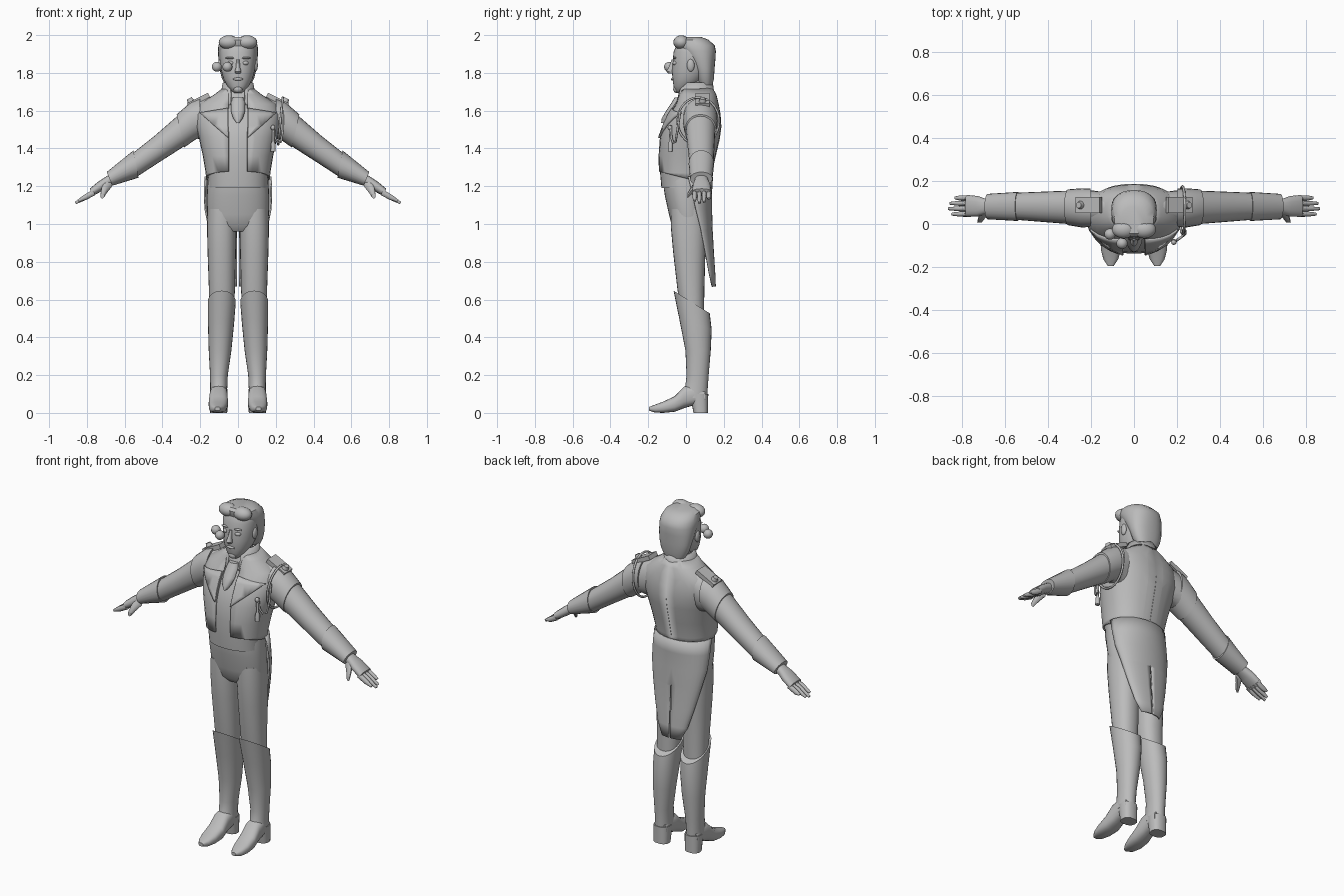
import bpy, bmesh, math
from mathutils import Vector, Matrix

old = bpy.data.objects.get("Cube")
if old:
    bpy.data.objects.remove(old, do_unlink=True)

grey = bpy.data.materials.new("plain grey")
grey.use_nodes = True
GREY = (0.5, 0.5, 0.5, 1)
grey.diffuse_color = GREY
grey.node_tree.nodes["Principled BSDF"].inputs["Base Color"].default_value = GREY


def finish(name, bm, mirror=False, thick=0, angle=40):
    """Turn a bmesh into a named, smooth-shaded object."""
    mesh = bpy.data.meshes.new(name)
    bm.to_mesh(mesh)
    bm.free()
    mesh.materials.append(grey)
    obj = bpy.data.objects.new(name, mesh)
    bpy.context.collection.objects.link(obj)
    for o in bpy.context.selected_objects:
        o.select_set(False)
    obj.select_set(True)
    bpy.context.view_layer.objects.active = obj
    bpy.ops.object.shade_smooth_by_angle(angle=math.radians(angle))
    if mirror:
        obj.modifiers.new("mirror", 'MIRROR')
    if thick:
        obj.modifiers.new("thickness", 'SOLIDIFY').thickness = thick
    return obj


# Cross-sections: a centre and two half axes
def level(z, hw, y0, y1, x=0, zb=None):
    zb = z if zb is None else zb
    return (Vector((x, (y0 + y1) / 2, (z + zb) / 2)), Vector((hw, 0, 0)),
            Vector((0, (y1 - y0) / 2, (zb - z) / 2)))


def arm(xt, zt, xb, zb, y0, y1):
    return (Vector(((xt + xb) / 2, (y0 + y1) / 2, (zt + zb) / 2)),
            Vector((0, (y1 - y0) / 2, 0)), Vector(((xt - xb) / 2, 0, (zt - zb) / 2)))


def upright(y, z0, z1, hw, x):
    return (Vector((x, y, (z0 + z1) / 2)), Vector((hw, 0, 0)), Vector((0, 0, (z1 - z0) / 2)))


def loft(sections, n=24, p=1.0, closed=True):
    """Skin rounded cross-sections into a tube."""
    bm = bmesh.new()
    def bend(v):
        return math.copysign(abs(v) ** p, v)
    rings = []
    for c, a, b in sections:
        angles = [2 * math.pi * i / n for i in range(n)]
        rings.append([bm.verts.new(c + a * bend(math.cos(t)) + b * bend(math.sin(t))) for t in angles])
    for r, s in zip(rings, rings[1:]):
        for i in range(n):
            j = (i + 1) % n
            bm.faces.new((r[i], r[j], s[j], s[i]))
    caps = [bm.faces.new(rings[0]), bm.faces.new(rings[-1])]
    bmesh.ops.recalc_face_normals(bm, faces=bm.faces[:])
    if not closed:
        bmesh.ops.delete(bm, geom=caps, context='FACES_ONLY')
    return bm


def cut(bm, co, no, clear=True):
    geom = bm.verts[:] + bm.edges[:] + bm.faces[:]
    bmesh.ops.bisect_plane(bm, geom=geom, plane_co=co, plane_no=no, clear_outer=clear)


def open_front(bm, x):
    """Keep the left half and open a gap down the front."""
    cut(bm, (0, 0, 0), (-1, 0, 0))
    cut(bm, (x, 0, 0), (1, 0, 0), False)
    gap = [f for f in bm.faces if f.calc_center_median().x < x and f.calc_center_median().y < 0]
    bmesh.ops.delete(bm, geom=gap, context='FACES')


def ball(name, pos, size, mirror=False):
    bm = bmesh.new()
    m = Matrix.Translation(pos) @ Matrix.Diagonal((*size, 1))
    bmesh.ops.create_uvsphere(bm, u_segments=20, v_segments=12, radius=1, matrix=m)
    return finish(name, bm, mirror)


def cord(name, points, radius, cyclic=False):
    curve = bpy.data.curves.new(name, 'CURVE')
    curve.dimensions = '3D'
    curve.bevel_depth = radius
    curve.bevel_resolution = 2
    spline = curve.splines.new('POLY')
    spline.points.add(len(points) - 1)
    for pt, co in zip(spline.points, points):
        pt.co = (*co, 1)
    spline.use_cyclic_u = cyclic
    curve.materials.append(grey)
    bpy.context.collection.objects.link(bpy.data.objects.new(name, curve))


# Torso: waistcoat, and shells of the same shape for the jacket
def torso(off):
    rows = [(1.19, .157, -.13, .115), (1.27, .16, -.137, .125), (1.36, .175, -.138, .145),
            (1.46, .197, -.13, .168), (1.52, .212, -.108, .176), (1.58, .215, -.08, .172),
            (1.635, .195, -.045, .162), (1.685, .115, -.03, .15), (1.72, .07, -.02, .13)]
    return [level(z, hw + off, y0 - off, y1 + off) for z, hw, y0, y1 in rows]


finish("waistcoat", loft(torso(0), 32, .88))
jacket = loft(torso(.011), 32, .88, False)
open_front(jacket, .05)
cut(jacket, (0, .015, 1.238), (0, -.25, -1))
finish("jacket", jacket, True, .009)

lapel = loft(torso(.02), 32, .88, False)
cut(lapel, (.052, 0, 0), (-1, 0, 0))
cut(lapel, (.05, 0, 1.455), (.135, 0, -.155))
cut(lapel, (.05, 0, 1.615), (.025, 0, .155))
cut(lapel, (0, .03, 0), (0, 1, 0))
finish("lapels", lapel, True, .009)

collar = loft([level(1.63, .108, -.06, .155), level(1.69, .092, -.05, .15),
               level(1.75, .08, -.03, .142)], 32, 1, False)
open_front(collar, .04)
finish("collar", collar, True, .01)
finish("cravat", loft([level(1.67, .028, -.06, -.02), level(1.645, .036, -.075, -.03),
                       level(1.6, .038, -.105, -.06), level(1.56, .026, -.128, -.08),
                       level(1.535, .008, -.132, -.1)], 12))

# Coat tails, split up the middle of the back
bm = bmesh.new()
grid = []
for z, hw, side, back in [(1.25, .17, .01, .135), (1.17, .173, .03, .13), (1.08, .17, .05, .13),
                          (.98, .15, .075, .133), (.97, .148, .077, .133), (.85, .12, .1, .14),
                          (.74, .09, .12, .147), (.67, .055, .135, .15)]:
    slit = .004 if z < .975 else 0
    turns = [math.pi / 2 * i / 8 for i in range(9)]
    grid.append([bm.verts.new((max(hw * math.sin(t), slit), side + (back - side) * math.cos(t), z))
                 for t in turns])
for r, s in zip(grid, grid[1:]):
    for i in range(8):
        bm.faces.new((r[i], s[i], s[i + 1], r[i + 1]))
finish("coat_tails", bm, True, .008)

# Trousers
finish("trouser_hips", loft([level(1.3, .15, -.12, .11), level(1.24, .16, -.125, .112),
                             level(1.15, .165, -.112, .113), level(1.05, .164, -.09, .112),
                             level(.99, .155, -.075, .107), level(.96, .1, -.05, .08)], 32, .9))
finish("trouser_legs", loft([level(1.08, .075, -.08, .105, .085), level(.98, .078, -.08, .107, .086),
                             level(.85, .075, -.068, .103, .086), level(.65, .069, -.045, .097, .085),
                             level(.45, .06, -.01, .095, .09)], 24, .9), True)

# Boots with slanted tops, heels and pointed toes
finish("boot_shafts", loft([level(.647, .074, -.066, .126, .086, .527), level(.5, .069, -.036, .136, .09, .44),
                            level(.33, .06, -.003, .131, .095), level(.2, .047, .003, .12, .101),
                            level(.13, .045, -.005, .115, .102), level(.08, .046, -.03, .114, .102)],
                           24, .95), True)
finish("boot_feet", loft([upright(.1, .05, .12, .042, .102), upright(.04, .04, .15, .046, .102),
                          upright(-.01, .025, .14, .048, .103), upright(-.06, .006, .088, .052, .104),
                          upright(-.12, 0, .06, .047, .107), upright(-.165, .002, .043, .034, .108),
                          upright(-.195, .012, .032, .014, .108)], 20, .75), True)
finish("boot_heels", loft([level(0, .045, .04, .116, .102), level(.1, .047, .02, .118, .102)], 20, .8), True)

# Sleeves, shoulder caps and cuffs
finish("sleeves", loft([arm(.13, 1.68, .17, 1.44, .01, .15), arm(.235, 1.64, .217, 1.452, -.008, .16),
                        arm(.32, 1.573, .29, 1.408, 0, .155), arm(.44, 1.468, .42, 1.325, .01, .15),
                        arm(.57, 1.365, .54, 1.247, .02, .145)], 24, .95), True)
finish("shoulder_caps", loft([arm(.2, 1.665, .205, 1.46, -.014, .165), arm(.25, 1.645, .235, 1.44, -.016, .166),
                              arm(.325, 1.58, .285, 1.405, -.006, .161)], 24, .95), True)
finish("cuffs", loft([arm(.553, 1.39, .527, 1.245, .014, .149), arm(.695, 1.275, .665, 1.203, .022, .14)],
                     24, .95), True)

# Hands
finish("palms", loft([arm(.65, 1.28, .635, 1.222, .05, .115), arm(.7, 1.25, .685, 1.2, .045, .118),
                      arm(.735, 1.228, .715, 1.178, .035, .13), arm(.785, 1.187, .768, 1.148, .033, .135)],
                     16, .85), True)
for i, (name, reach) in enumerate([("index", .85), ("middle", .865), ("ring", .858), ("little", .835)]):
    y = .046 + i * .025
    drop = 1.105 + (.865 - reach) * .75
    finish(name + "_fingers", loft([arm(.77, 1.182, .755, 1.152, y - .013, y + .013),
                                    arm(.815, 1.155, .802, 1.128, y - .012, y + .012),
                                    arm(reach, drop + .012, reach - .008, drop, y - .007, y + .007)], 10), True)
finish("thumbs", loft([upright(.055, 1.185, 1.235, .025, .69), upright(.028, 1.155, 1.2, .017, .708),
                       upright(.008, 1.135, 1.165, .011, .718)], 10), True)

# Epaulettes with buttons
slope = Matrix.Translation((.21, .088, 1.655)) @ Matrix.Rotation(math.radians(27), 4, 'Y')
bm = bmesh.new()
bmesh.ops.create_cube(bm, size=1, matrix=slope @ Matrix.Diagonal((.125, .075, .025, 1)))
finish("epaulettes", bm, True)
bm = bmesh.new()
bmesh.ops.create_cone(bm, cap_ends=True, segments=16, radius1=.02, radius2=.014, depth=.022,
                      matrix=slope @ Matrix.Translation((.038, 0, .02)))
finish("epaulette_buttons", bm, True)

# Braided cord around the left shoulder, with hanging loop and tassel
turns = [2 * math.pi * i / 28 for i in range(28)]
cord("shoulder_cord", [(.225 + .012 * math.sin(t), .065 + .11 * math.cos(t), 1.545 + .125 * math.sin(t))
                       for t in turns], .006, True)
cord("hanging_cord", [(.19, -.08, 1.52), (.195, -.078, 1.46), (.21, -.068, 1.43), (.228, -.055, 1.435),
                      (.238, -.045, 1.5), (.238, -.03, 1.6)], .006)
ball("cord_knot", (.185, -.085, 1.51), (.012, .012, .014))
finish("tassel", loft([level(1.5, .007, -.09, -.075, .186), level(1.44, .006, -.09, -.076, .186),
                       level(1.425, .012, -.095, -.07, .186), level(1.385, .013, -.096, -.07, .186)], 10))

# Head and face
finish("neck", loft([level(1.6, .07, -.04, .11), level(1.68, .056, -.02, .1), level(1.77, .055, -.02, .1)]))
finish("head", loft([level(1.693, .018, -.046, -.012), level(1.705, .034, -.058, .01),
                     level(1.73, .056, -.066, .05), level(1.765, .076, -.071, .09),
                     level(1.81, .089, -.075, .12), level(1.86, .095, -.07, .13),
                     level(1.91, .096, -.066, .13), level(1.95, .09, -.05, .12),
                     level(1.98, .06, -.03, .08)], 28, .92))
finish("nose", loft([level(1.87, .008, -.076, -.055), level(1.83, .011, -.092, -.055),
                     level(1.808, .017, -.104, -.055), level(1.796, .013, -.092, -.055)], 12))
ball("lips", (0, -.07, 1.767), (.026, .009, .008))
ball("chin", (0, -.05, 1.714), (.024, .018, .02))
ball("eyes", (.038, -.053, 1.852), (.019, .018, .013), True)
ball("eyebrows", (.04, -.06, 1.879), (.026, .01, .006), True)
ball("ears", (.093, .025, 1.84), (.012, .02, .033), True)

# Hair with a centre parting
finish("hair", loft([level(1.735, .066, .07, .14), level(1.77, .085, .055, .148),
                     level(1.82, .098, .04, .151), level(1.875, .104, .005, .156),
                     level(1.915, .106, -.03, .158), level(1.945, .104, -.055, .152),
                     level(1.975, .092, -.058, .12), level(1.99, .06, -.045, .08)], 28, .88))
ball("front_locks", (.048, -.025, 1.962), (.054, .042, .037), True)

# Loose round balls beside the right eye
for name, x, y in [("outer_ball", -.112, -.047), ("inner_ball", -.056, -.09)]:
    ball(name, (x, y, 1.832), (.026, .026, .026))
